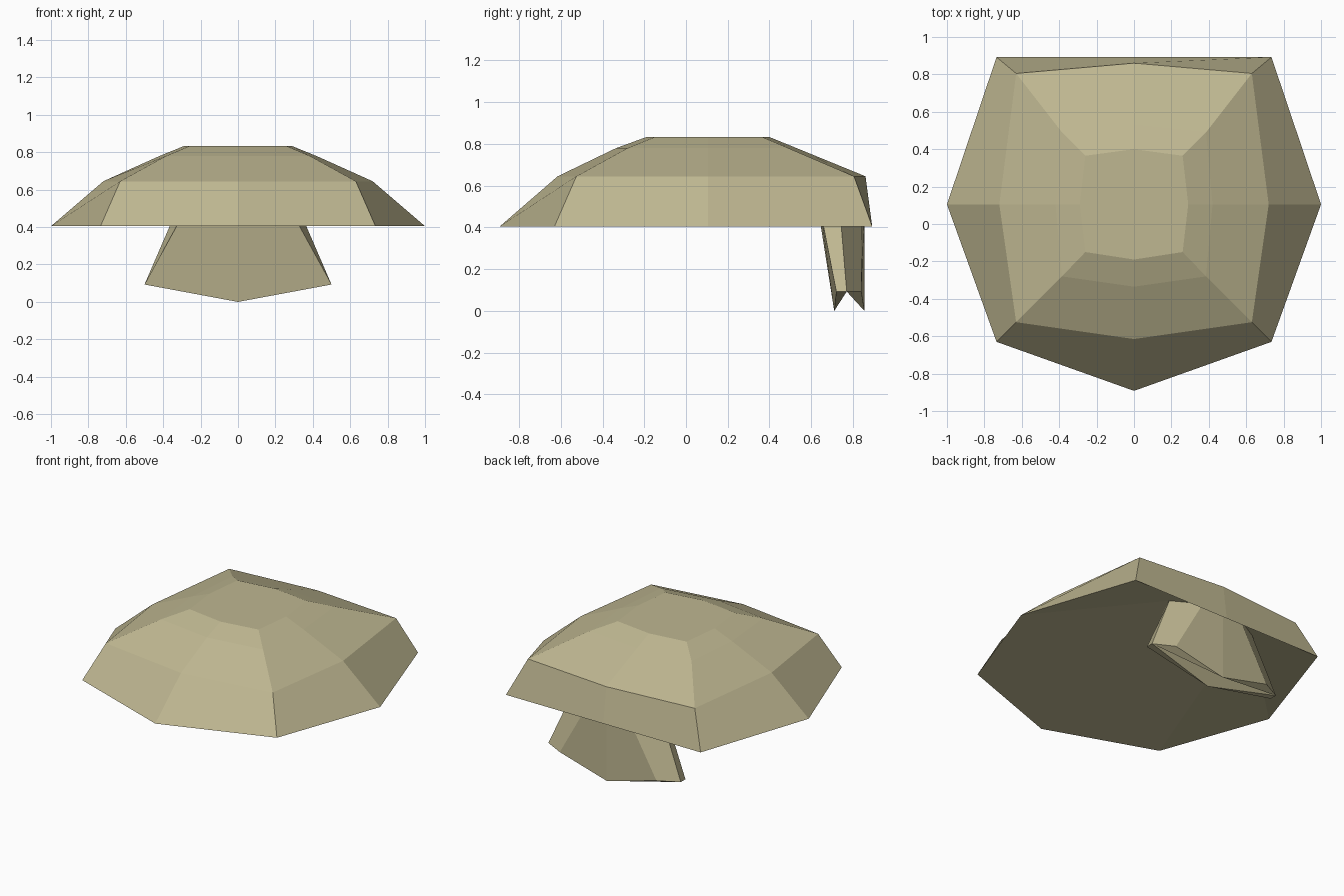
import bpy, bmesh

if "Cube" in bpy.data.objects:
    bpy.data.objects.remove(bpy.data.objects["Cube"])

mat = bpy.data.materials.new("dull khaki")
mat.diffuse_color = (0.52, 0.475, 0.285, 1)
mat.use_nodes = True
mat.node_tree.nodes["Principled BSDF"].inputs["Base Color"].default_value = mat.diffuse_color


def full_ring(half, z):
    """Close a right-hand half outline (front to back) by mirroring it over x = 0."""
    pts = half + [(-x, y, *r) for x, y, *r in reversed(half[1:-1])]
    return [(p[0], p[1], p[2] if len(p) > 2 else z) for p in pts]


def loft(name, rings, top=False, bottom=()):
    """Bridge rings from bottom to top, facing outward, with optional end faces."""
    bm = bmesh.new()
    rows = [[bm.verts.new(p) for p in ring] for ring in rings]
    for lo, hi in zip(rows, rows[1:]):
        n = len(lo)
        for i in range(n):
            j = (i + 1) % n
            bm.faces.new((lo[i], lo[j], hi[j], hi[i]))
    if top:
        bm.faces.new(rows[-1])
    for f in bottom:
        bm.faces.new([rows[0][i] for i in f])
    me = bpy.data.meshes.new(name)
    bm.to_mesh(me)
    bm.free()
    me.materials.append(mat)
    ob = bpy.data.objects.new(name, me)
    bpy.context.collection.objects.link(ob)
    return ob


# Ring where the cap's underside meets the stem
joint = full_ring([(0, .635), (.29, .645), (.335, .738), (.15, .843), (0, .855)], .475)

# Faceted cap with a flat cut back; the underside rises gently to the stem
loft("cap", [
    joint,
    full_ring([(0, -.892), (.735, -.63), (1, .105), (.735, .892), (0, .892)], .405),
    full_ring([(0, -.615), (.63, -.525), (.72, .105), (.63, .805), (0, .86)], .645),
    full_ring([(0, -.335), (.385, -.28), (.42, .105), (.385, .49), (0, .53)], .78),
    full_ring([(0, -.19), (.26, -.15), (.29, .105), (.26, .365), (0, .40)], .833),
], top=True)

# Flared stem; its underside folds up along a ridge
loft("stem", [
    full_ring([(0, .71, 0), (.5, .72), (.5, .77), (.365, .84), (0, .855, 0)], .093),
    joint,
], bottom=[(2, 1, 0), (6, 2, 0), (7, 6, 0), (2, 4, 3), (6, 4, 2), (5, 4, 6)])
